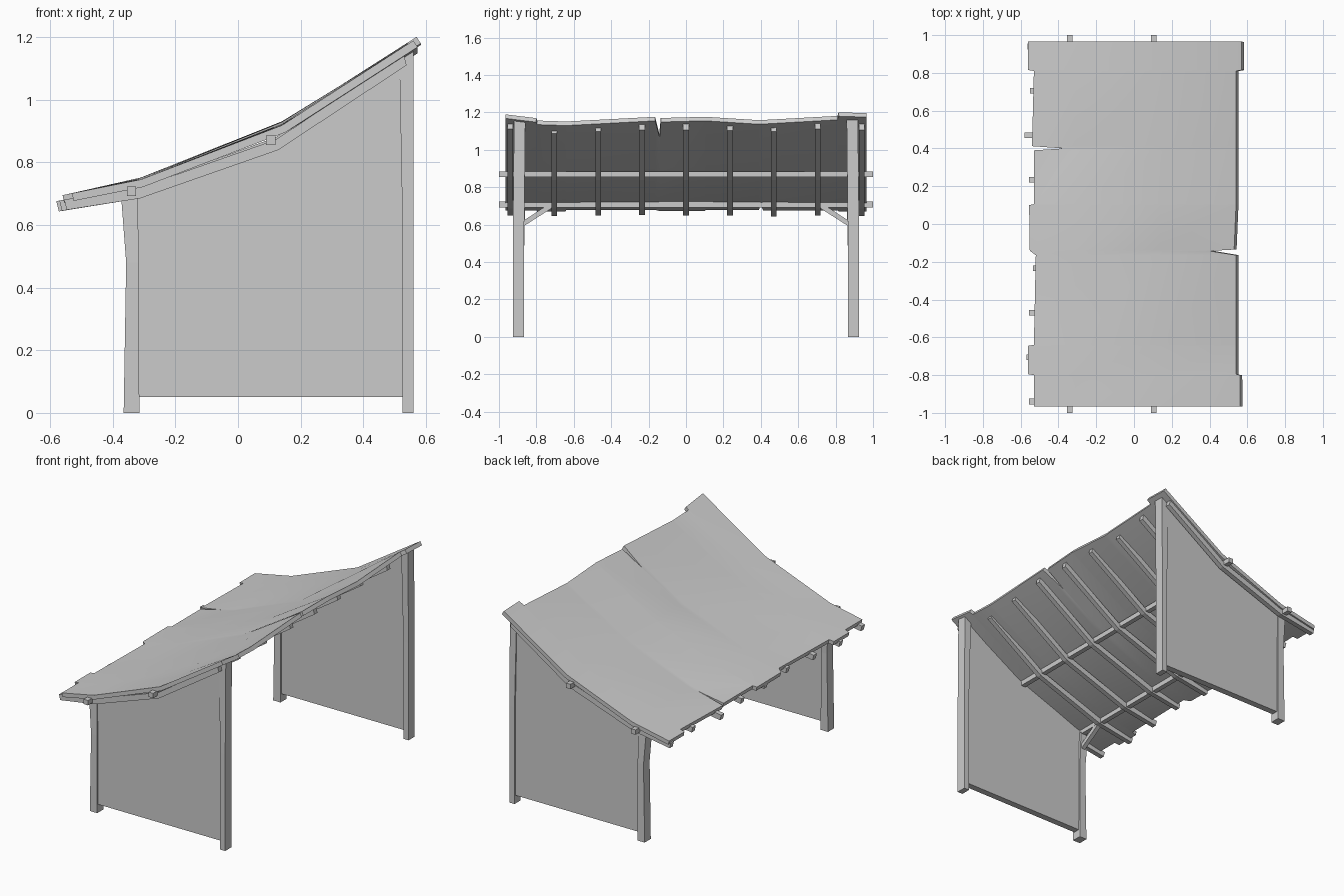
import bpy
import bmesh
from mathutils import Vector

if "Cube" in bpy.data.objects:
    bpy.data.objects.remove(bpy.data.objects["Cube"])

grey = bpy.data.materials.new("weathered_grey")
grey.use_nodes = True
grey.diffuse_color = (0.6, 0.6, 0.6, 1)
grey.node_tree.nodes["Principled BSDF"].inputs["Base Color"].default_value = (0.6, 0.6, 0.6, 1)


def finish(name, bm):
    bmesh.ops.recalc_face_normals(bm, faces=bm.faces)
    mesh = bpy.data.meshes.new(name)
    bm.to_mesh(mesh)
    bm.free()
    mesh.materials.append(grey)
    obj = bpy.data.objects.new(name, mesh)
    bpy.context.collection.objects.link(obj)
    return obj


def prism(name, points, offset):
    """Extrude a closed outline along an offset."""
    bm = bmesh.new()
    face = bm.faces.new([bm.verts.new(p) for p in points])
    out = bmesh.ops.extrude_face_region(bm, geom=[face])
    verts = [g for g in out["geom"] if isinstance(g, bmesh.types.BMVert)]
    bmesh.ops.translate(bm, verts=verts, vec=Vector(offset))
    return finish(name, bm)


def loft(name, sections):
    """Join rectangular sections (x0, x1, y0, y1, z0, z1), z0/z1 at the x ends."""
    bm = bmesh.new()
    rings = []
    for x0, x1, y0, y1, z0, z1 in sections:
        rings.append([bm.verts.new(p) for p in
                      ((x0, y0, z0), (x1, y0, z1), (x1, y1, z1), (x0, y1, z0))])
    for a, b in zip(rings, rings[1:]):
        for i in range(4):
            j = (i + 1) % 4
            bm.faces.new((a[i], a[j], b[j], b[i]))
    bm.faces.new(rings[0])
    bm.faces.new(rings[-1])
    return finish(name, bm)


# Roof sheet: columns of (y, low edge x, high edge x, sag of high edge)
columns = [
    (-0.965, -0.53, 0.56, 0), (-0.8, -0.53, 0.56, -0.02),
    (-0.795, -0.56, 0.54, -0.02), (-0.645, -0.56, 0.54, -0.025),
    (-0.64, -0.53, 0.54, -0.025), (-0.165, -0.52, 0.54, 0),
    (-0.143, -0.55, 0.4, 0), (-0.135, -0.553, 0.53, 0),
    (0.1, -0.555, 0.54, 0), (0.105, -0.53, 0.54, 0),
    (0.39, -0.53, 0.54, -0.018), (0.4, -0.37, 0.54, -0.018),
    (0.412, -0.54, 0.54, -0.017), (0.81, -0.53, 0.54, 0.005),
    (0.815, -0.56, 0.57, 0.005), (0.965, -0.56, 0.57, 0)]


def roof_z(x):
    if x < -0.31:
        return 0.745 + (x + 0.31) * 0.2
    if x < 0.14:
        return 0.745 + (x + 0.31) * 0.385
    return 0.918 + (x - 0.14) * 0.645


bm = bmesh.new()
rows = []
for y, low, high, sag in columns:
    bulge = 0.014 * (1 - abs(y) / 0.965)
    rows.append([bm.verts.new((x, y, roof_z(x) + dz)) for x, dz in
                 ((low, 0), (-0.31, bulge / 2), (0.14, bulge), (high, sag))])
for a, b in zip(rows, rows[1:]):
    for i in range(3):
        bm.faces.new((a[i], a[i + 1], b[i + 1], b[i]))
roof = finish("roof_sheet", bm)
if roof.data.polygons[0].normal.z < 0:
    roof.data.flip_normals()
solid = roof.modifiers.new("thickness", "SOLIDIFY")
solid.thickness = 0.025
solid.offset = -1
bpy.context.view_layer.objects.active = roof
roof.select_set(True)
bpy.ops.object.modifier_apply(modifier="thickness")
bpy.ops.object.shade_smooth_by_angle()
roof.select_set(False)

# Rafters follow the bent roof slope, with uneven ends
ends = [(-0.555, 0.53), (-0.57, 0.495), (-0.555, 0.51), (-0.535, 0.525), (-0.55, 0.525),
        (-0.555, 0.52), (-0.58, 0.51), (-0.55, 0.53), (-0.565, 0.525)]
for i, (low, high) in enumerate(ends):
    y = (i - 4) * 0.235
    tops = [(low, 0.68 + (low + 0.56) * 0.2), (-0.32, 0.718), (0.12, 0.872),
            (high, 0.872 + (high - 0.12) * 0.66)]
    bottoms = [(x + 0.008, z - 0.033) for x, z in reversed(tops)]
    prism(f"rafter_{i + 1}", [(x, y - 0.015, z) for x, z in tops + bottoms], (0, 0.03, 0))

# Long purlins across the whole shelter
for name, x, z in (("lower_purlin", -0.34, 0.707), ("upper_purlin", 0.105, 0.87)):
    loft(name, [(x - 0.015, x + 0.015, y, y, z - 0.015, z - 0.015) for y in (-1, 1)]).data.clear_geometry()
    square = [(x + a * 0.015, -1, z + b * 0.015) for a, b in ((-1, -1), (1, -1), (1, 1), (-1, 1))]
    bpy.data.objects.remove(bpy.data.objects[name])
    prism(name, square, (0, 2, 0))

# Posts, side walls and braces on both ends
for side, s in (("right", -1), ("left", 1)):
    y0, y1 = sorted((s * 0.865, s * 0.925))
    loft(f"{side}_low_post", [(-0.365, -0.315, y0, y1, 0, 0),
                              (-0.357, -0.317, y0, y1, 0.48, 0.48),
                              (-0.373, -0.32, y0 - s * 0.005, y1 - s * 0.005, 0.69, 0.70)])
    loft(f"{side}_high_post", [(0.525, 0.56, y0, y1, 0, 0),
                               (0.525, 0.56, y0, y1, 0.6, 0.6),
                               (0.515, 0.56, y0 - s * 0.006, y1 - s * 0.006, 1.135, 1.16)])
    outline = [(-0.33, 0.05), (0.535, 0.05), (0.535, 1.14), (0.12, 0.88), (-0.33, 0.715)]
    prism(f"{side}_wall", [(x, s * 0.895 - 0.02, z) for x, z in outline], (0, 0.04, 0))
    brace = [(0.87, 0.59), (0.87, 0.62), (0.74, 0.705), (0.69, 0.705)]
    prism(f"{side}_brace", [(-0.353, s * y, z) for y, z in brace], (0.027, 0, 0))
